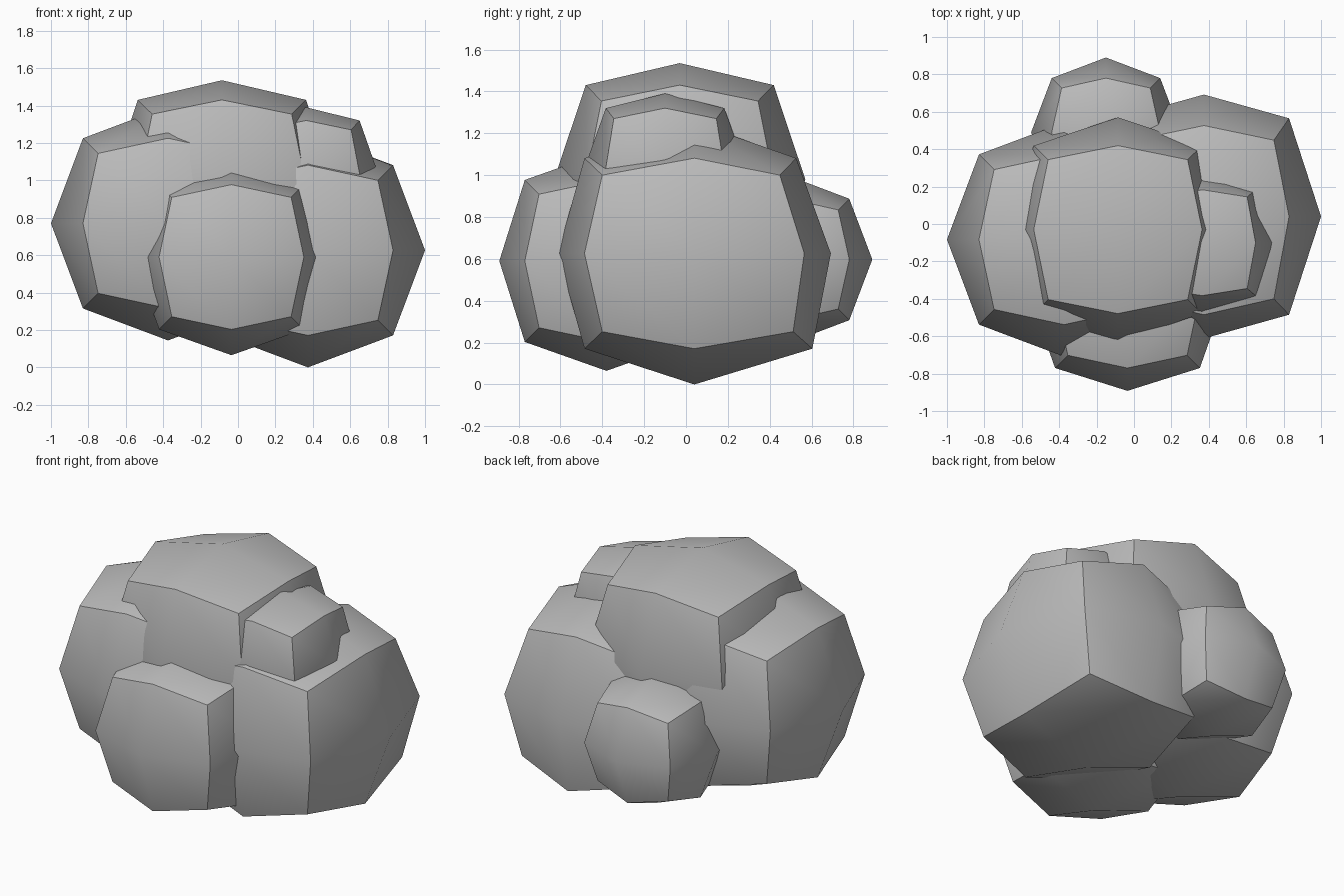
import bpy, bmesh, math
from mathutils import Vector

if "Cube" in bpy.data.objects:
    bpy.data.objects.remove(bpy.data.objects["Cube"])

stone = bpy.data.materials.new("grey stone")
stone.diffuse_color = (0.5, 0.5, 0.5, 1)
stone.use_nodes = True
stone.node_tree.nodes["Principled BSDF"].inputs["Base Color"].default_value = stone.diffuse_color


def lump(name, centre, x, y, z, flare=0.0):
    """Cube with 2x2 bulging faces. Each axis gets its reach at
    (face centre, edge midpoint, corner)."""
    bm = bmesh.new()
    bmesh.ops.create_cube(bm, size=2)
    bmesh.ops.subdivide_edges(bm, edges=bm.edges[:], cuts=1, use_grid_fill=True)
    for v in bm.verts:
        signs = [round(c) for c in v.co]
        kind = sum(abs(s) for s in signs) - 1
        p = Vector([s * axis[kind] for s, axis in zip(signs, (x, y, z))])
        if p.y > 0:
            p.y -= flare * p.z      # back side leans outwards at the bottom
        v.co = p
    mesh = bpy.data.meshes.new(name)
    bm.to_mesh(mesh)
    bm.free()
    mesh.materials.append(stone)
    ob = bpy.data.objects.new(name, mesh)
    ob.location = centre
    bpy.context.collection.objects.link(ob)
    bpy.ops.object.select_all(action='DESELECT')
    ob.select_set(True)
    bpy.context.view_layer.objects.active = ob
    bpy.ops.object.shade_smooth_by_angle(angle=math.radians(45))
    return ob


big = (0.626, 0.455, 0.374)
medium = (0.525, 0.387, 0.319)
small = (0.40, 0.29, 0.237)

# Large lumps on both sides
lump("left_lump", (-0.374, -0.083, 0.77), big, big, big)
lump("right_lump", (0.374, 0.04, 0.626), big, (0.652, 0.525, 0.44), big, 0.085)

# Flatter lump on top
lump("top_lump", (-0.086, -0.03, 0.98), (0.60, 0.45, 0.373),
     (0.60, 0.449, 0.374), (0.555, 0.45, 0.374))

# Smaller lumps in front, behind and on the right shoulder
lump("front_lump", (-0.035, -0.38, 0.59), medium, (0.512, 0.39, 0.322), medium)
lump("back_lump", (-0.15, 0.49, 0.597), small, small, small)
lump("shoulder_lump", (0.365, -0.1, 1.035), (0.385, 0.285, 0.24),
     (0.385, 0.283, 0.245), (0.355, 0.285, 0.235))
